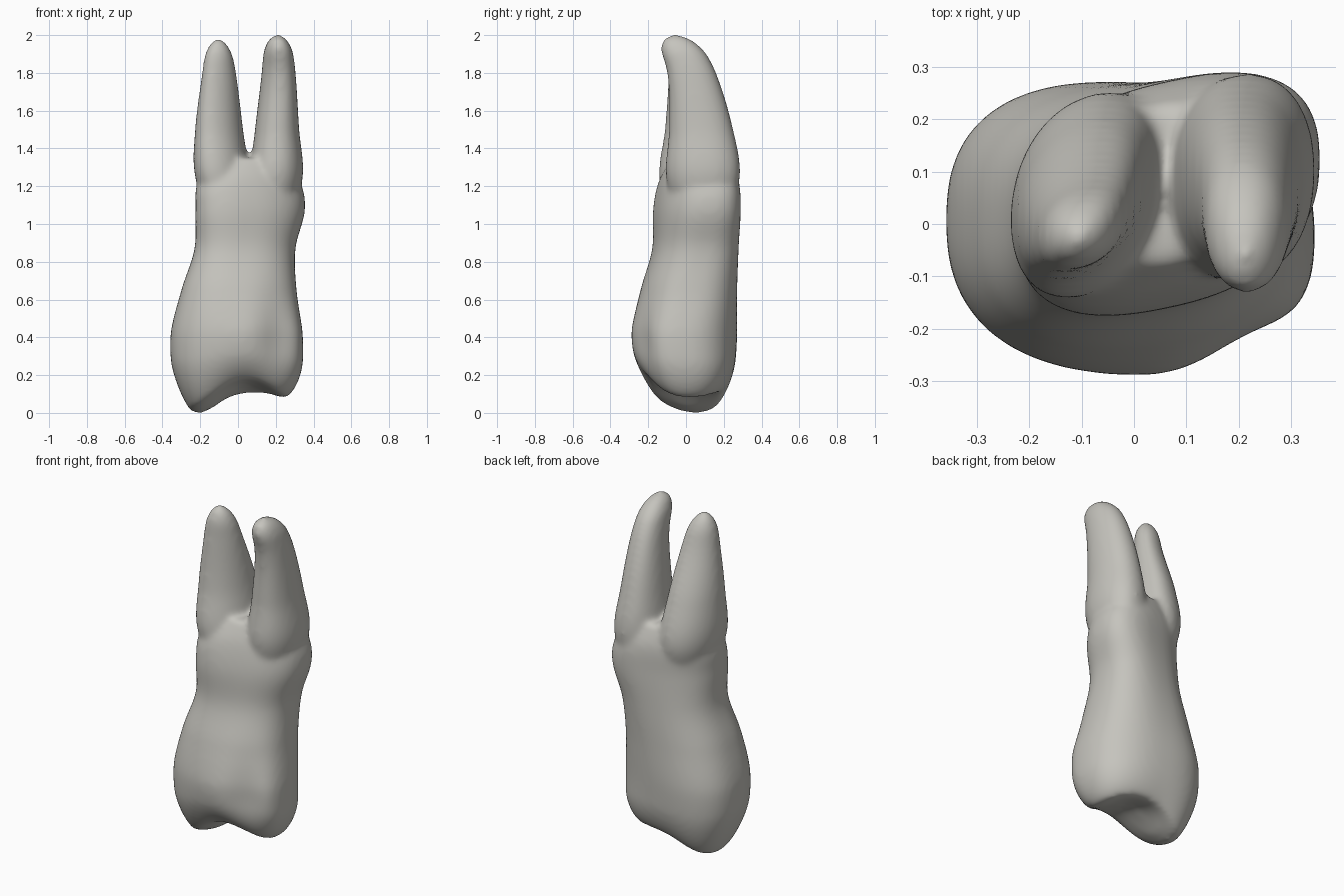
import bpy, bmesh
from math import cos, sin, pi, exp, sqrt
from mathutils import Vector

cube = bpy.data.objects.get("Cube")
if cube:
    bpy.data.objects.remove(cube)

SIDES = 48
LAYERS = 40


def section(height, x, y, width, depth, skew):
    """One oval cross-section: centre, half sizes and sideways shear."""
    return height, Vector((x, y, width, depth, skew))


def blend(sections, z):
    """Smooth curve through the key sections, read at height z."""
    def slope(i):
        before, after = sections[max(i - 1, 0)], sections[min(i + 1, len(sections) - 1)]
        return (after[1] - before[1]) / (after[0] - before[0])

    k = max(i for i in range(len(sections) - 1) if i == 0 or sections[i][0] <= z)
    (low, start), (high, end) = sections[k], sections[k + 1]
    span = high - low
    t = (z - low) / span
    ease = t * t * (3 - 2 * t)
    bend = slope(k) * (t * (1 - t) ** 2) - slope(k + 1) * (t * t * (1 - t))
    return start.lerp(end, ease) + bend * span


def oval(values, scale, roundness):
    """Points of a slightly squared oval."""
    x, y, width, depth, skew = values
    width, depth = width * scale, depth * scale
    depth = sqrt(max(depth ** 2 - (skew * width) ** 2, (depth / 2) ** 2))
    for i in range(SIDES):
        angle = 2 * pi * i / SIDES
        c, s = cos(angle), sin(angle)
        norm = (abs(c) ** roundness + abs(s) ** roundness) ** (1 / roundness)
        dx = width * c / norm
        yield x + dx, y + depth * s / norm + skew * dx


def skin(bm, loops):
    """Join the closed loops with quads and cap both ends."""
    loops = [[bm.verts.new(point) for point in loop] for loop in loops]
    for low, high in zip(loops, loops[1:]):
        for i in range(SIDES):
            j = (i + 1) % SIDES
            bm.faces.new((low[i], low[j], high[j], high[i]))
    bm.faces.new(loops[0][::-1])
    bm.faces.new(loops[-1])


def heights(sections):
    bottom, top = sections[0][0], sections[-1][0]
    return [bottom + (top - bottom) * i / LAYERS for i in range(LAYERS + 1)]


def bump(x, y, centre, spread):
    return exp(-((x - centre[0]) / spread[0]) ** 2 / 2 - ((y - centre[1]) / spread[1]) ** 2 / 2)


def chewing_surface(x, y):
    """A deep and a shallow cusp beside a valley that drops to the back."""
    deep = bump(x, y, (-0.21, 0.04), (0.13, 0.22))
    shallow = bump(x, y, (0.27, 0), (0.13, 0.2))
    back_rim = bump(x, y, (0.05, 0.2), (0.12, 0.1))
    return 0.22 - 0.22 * deep - 0.14 * shallow - 0.07 * back_rim


def crown_point(x, y, z):
    """Bend the crown: cusps below, a shallow hollow at the front left."""
    fade = max(0, 1 - 2 * z) ** 1.3
    hollow = max(0, -y) * bump(x, z, (0.23, 0.35), (0.08, 0.2)) / 5
    return x, y + hollow, z + fade * chewing_surface(x, y)


def add_body(bm, sections):
    """Crown and trunk, closed below by rings that shrink to the middle."""
    rings = [(0, scale / 5) for scale in (0.1, 1, 2, 3)]
    for z in heights(sections):
        curl = max(0, 0.25 - z) / 0.3
        rings.append((z, (1 - curl ** 2) ** 0.25))
    skin(bm, [[crown_point(x, y, z) for x, y in oval(blend(sections, z), scale, 2.5)]
              for z, scale in rings])


def add_root(bm, sections):
    """Tapering root with a domed tip."""
    dome = 0.12
    top = sections[-1][0]
    loops = []
    for z in heights(sections):
        rise = max(0, z - top + dome) / dome
        scale = sqrt(max(1 - rise ** 2, 0.01))
        loops.append([(x, y, z) for x, y in oval(blend(sections, z), scale, 2.2)])
    skin(bm, loops)


bm = bmesh.new()

# Crown swelling, neck, root trunk and the flat saddle of the fork
add_body(bm, [
    section(height=0, x=0, y=0, width=0.34, depth=0.25, skew=0),
    section(height=0.4, x=-0.007, y=-0.01, width=0.35, depth=0.28, skew=-0.05),
    section(height=0.65, x=0.005, y=0.015, width=0.305, depth=0.255, skew=0.05),
    section(height=0.87, x=0.037, y=0.05, width=0.267, depth=0.225, skew=0.15),
    section(height=1.08, x=0.065, y=0.058, width=0.29, depth=0.225, skew=0.22),
    section(height=1.23, x=0.057, y=0.068, width=0.265, depth=0.205, skew=0.2),
    section(height=1.35, x=0.06, y=0.075, width=0.13, depth=0.15, skew=0.1),
])

# Taller left root, hooked forward
add_root(bm, [
    section(height=1, x=0.19, y=0.09, width=0.08, depth=0.12, skew=0.1),
    section(height=1.25, x=0.205, y=0.09, width=0.138, depth=0.195, skew=0.1),
    section(height=1.5, x=0.207, y=0.08, width=0.117, depth=0.17, skew=0),
    section(height=1.8, x=0.215, y=0.03, width=0.09, depth=0.13, skew=-0.1),
    section(height=2.005, x=0.21, y=-0.06, width=0.07, depth=0.11, skew=0),
])

# Shorter right root
add_root(bm, [
    section(height=1, x=-0.05, y=0.05, width=0.08, depth=0.12, skew=0.2),
    section(height=1.25, x=-0.085, y=0.055, width=0.142, depth=0.195, skew=0.3),
    section(height=1.5, x=-0.1, y=0.045, width=0.127, depth=0.155, skew=0.35),
    section(height=1.8, x=-0.1, y=0, width=0.09, depth=0.09, skew=0.3),
    section(height=1.985, x=-0.105, y=-0.025, width=0.06, depth=0.06, skew=0.1),
])

bmesh.ops.recalc_face_normals(bm, faces=bm.faces)
mesh = bpy.data.meshes.new("tooth")
bm.to_mesh(mesh)
bm.free()
mesh.shade_smooth()
tooth = bpy.data.objects.new("tooth", mesh)
bpy.context.collection.objects.link(tooth)

# Fuse the parts into one soft surface
fuse = tooth.modifiers.new("fuse", 'REMESH')
fuse.mode = 'VOXEL'
fuse.voxel_size = 0.013
fuse.use_smooth_shade = True
soften = tooth.modifiers.new("soften", 'SMOOTH')
soften.factor = 0.5
soften.iterations = 18

# Pale enamel
enamel = bpy.data.materials.new("pale enamel")
enamel.use_nodes = True
colour = (0.56, 0.55, 0.51, 1)
enamel.diffuse_color = colour
enamel.node_tree.nodes["Principled BSDF"].inputs["Base Color"].default_value = colour
mesh.materials.append(enamel)
